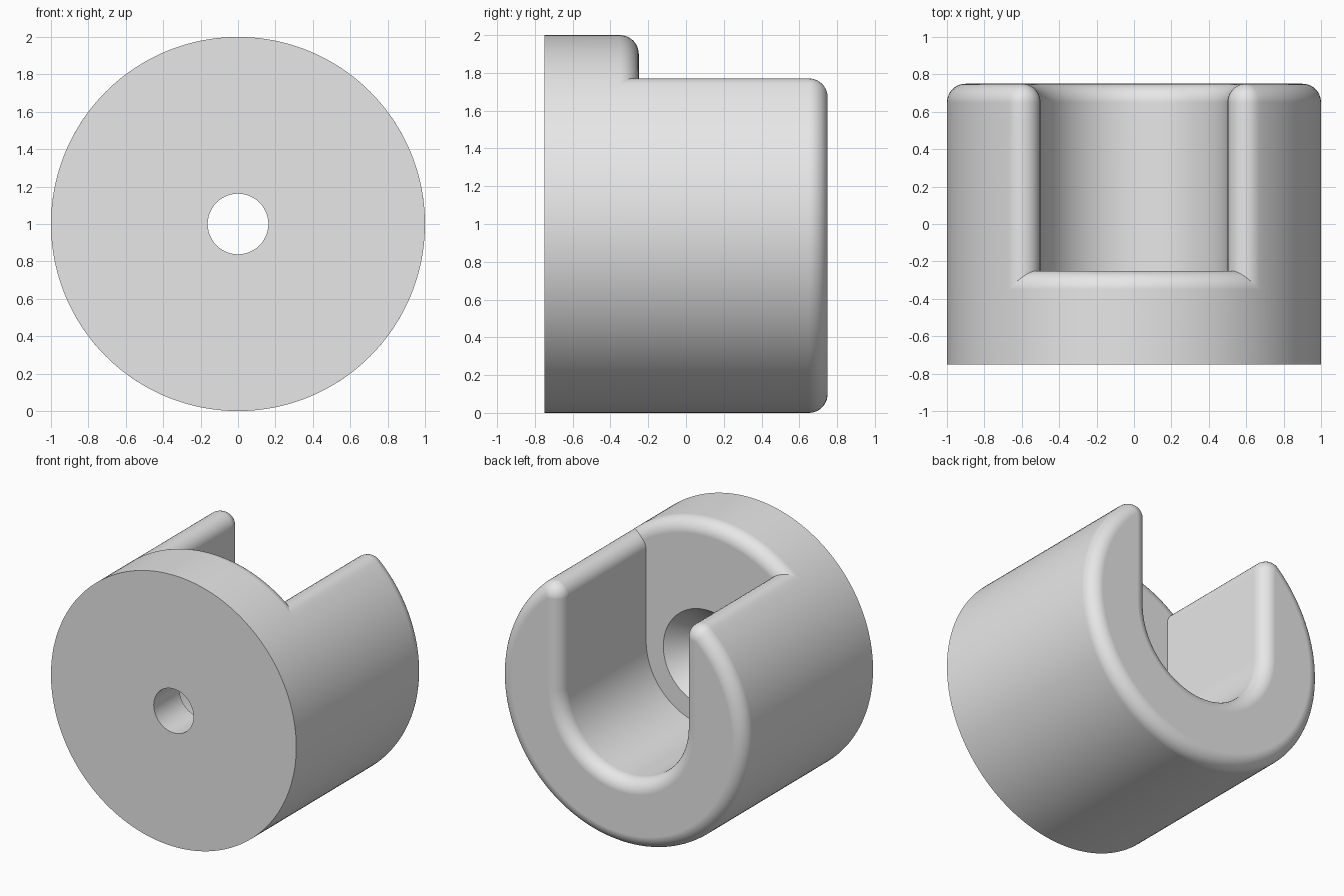
import bpy, bmesh, math
from mathutils import Vector, Matrix

cube = bpy.data.objects.get("Cube")
if cube:
    bpy.data.objects.remove(cube)

RADIUS, SLOT, FILLET = 1.0, 0.5, 0.1
FRONT, FLOOR, BACK = -0.75, -0.25, 0.75
BORE, SINK, SINK_END = 0.162, 0.36, -0.45
CENTRE_Z = 1.0
STEPS = 10

grey = bpy.data.materials.new("light_grey")
grey.use_nodes = True
grey.diffuse_color = (0.8, 0.8, 0.8, 1)
grey.node_tree.nodes["Principled BSDF"].inputs["Base Color"].default_value = (0.8, 0.8, 0.8, 1)


def finish(name, bm):
    """Turn a bmesh into a smooth-shaded object with crisp hard edges."""
    bmesh.ops.remove_doubles(bm, verts=bm.verts, dist=1e-5)
    bmesh.ops.recalc_face_normals(bm, faces=bm.faces)
    mesh = bpy.data.meshes.new(name)
    bm.to_mesh(mesh)
    bm.free()
    mesh.materials.append(grey)
    obj = bpy.data.objects.new(name, mesh)
    bpy.context.collection.objects.link(obj)
    bpy.ops.object.select_all(action="DESELECT")
    obj.select_set(True)
    bpy.context.view_layer.objects.active = obj
    bpy.ops.object.shade_smooth_by_angle(angle=math.radians(30))
    weighted = obj.modifiers.new("even_shading", "WEIGHTED_NORMAL")
    weighted.keep_sharp = True
    return obj


def arc(cx, cz, r, start, end, count):
    """Points on an arc in the x-z plane, both ends included."""
    angles = [start + (end - start) * i / count for i in range(count + 1)]
    return [(cx + r * math.cos(a), cz + r * math.sin(a)) for a in angles]


# Front disc: turned profile with a rounded rear rim and a countersunk hole
rim = arc(RADIUS - FILLET, FLOOR - FILLET, FILLET, 0, math.pi / 2, STEPS)
profile = [(BORE, FRONT), (RADIUS, FRONT)] + rim + [(SINK, FLOOR), (BORE, SINK_END)]
bm = bmesh.new()
verts = [bm.verts.new((r, y, CENTRE_Z)) for r, y in profile]
edges = [bm.edges.new((verts[i - 1], verts[i])) for i in range(len(verts))]
bmesh.ops.spin(bm, geom=verts + edges, cent=(0, 0, CENTRE_Z), axis=(0, 1, 0),
               angle=math.tau, steps=192, use_duplicate=False)
finish("front_disc", bm)


# Slotted barrel: U-shaped section, inset by t towards the rounded rear end
def u_section(t):
    cx = SLOT + FILLET
    cz = math.sqrt((RADIUS - FILLET) ** 2 - cx ** 2)
    tangent = math.atan2(cz, cx)
    half = arc(0, 0, RADIUS - t, -math.pi / 2, tangent, 72)
    half += arc(cx, cz, FILLET - t, tangent, math.pi, STEPS)[1:]
    half += arc(0, 0, SLOT + t, 0, -math.pi / 2, 40)
    mirrored = [(-x, z) for x, z in reversed(half[1:-1])]
    return half + mirrored


bm = bmesh.new()
stations = [(0, FLOOR - FILLET)]
for i in range(STEPS + 1):
    a = math.pi / 2 * i / STEPS
    stations.append((FILLET * (1 - math.cos(a)), BACK - FILLET + FILLET * math.sin(a)))
rings = [[bm.verts.new((x, y, z + CENTRE_Z)) for x, z in u_section(t)] for t, y in stations]
for lower, upper in zip(rings, rings[1:]):
    for i in range(len(lower)):
        bm.faces.new((lower[i - 1], lower[i], upper[i], upper[i - 1]))
bm.faces.new(rings[0])
bm.faces.new(rings[-1])
finish("slotted_barrel", bm)
